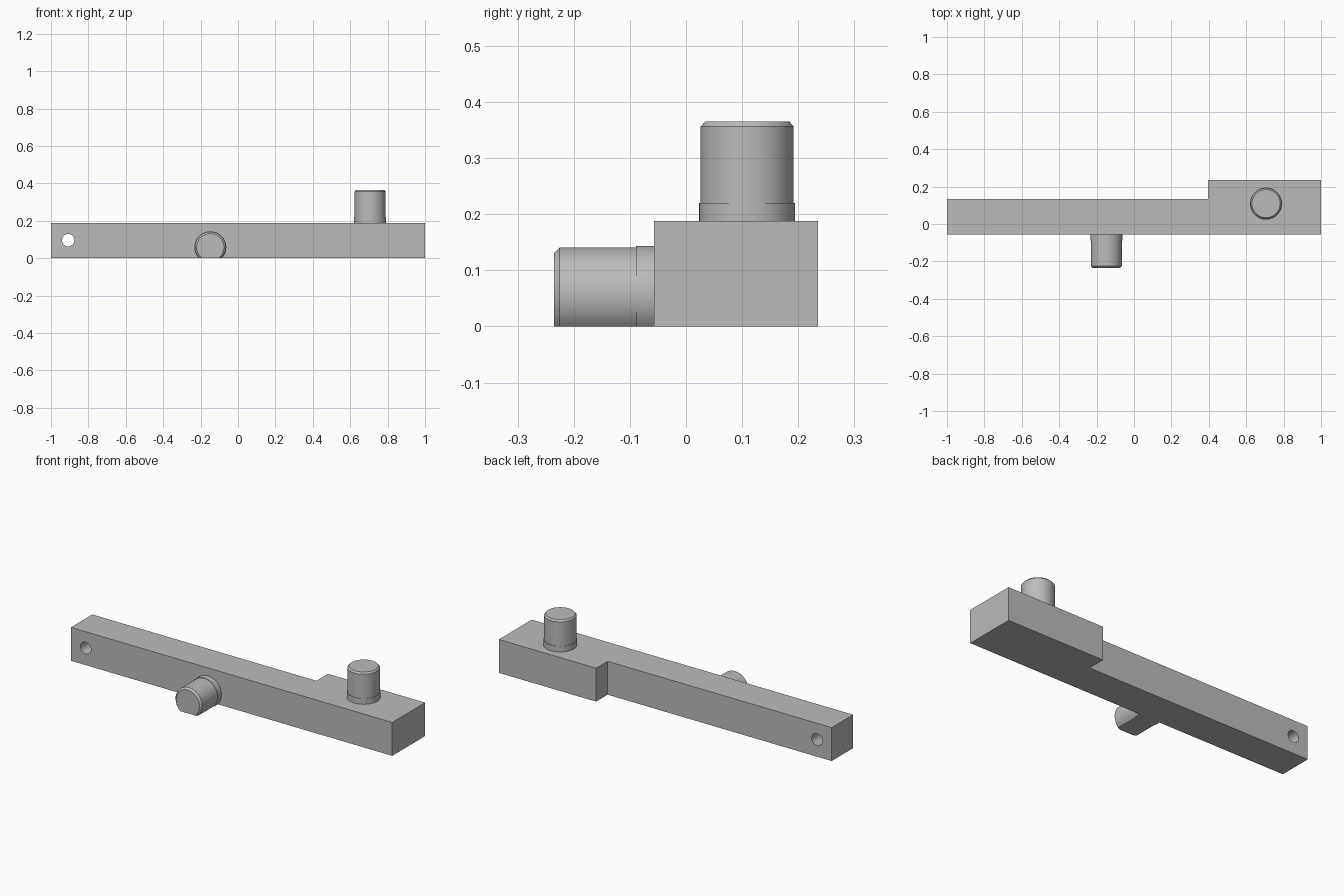
import bpy, bmesh, math
from mathutils import Matrix, Vector

cube = bpy.data.objects.get("Cube")
if cube:
    bpy.data.objects.remove(cube, do_unlink=True)

steel = bpy.data.materials.new("grey metal")
steel.use_nodes = True
GREY = (0.5, 0.5, 0.5, 1)
steel.diffuse_color = GREY
steel.node_tree.nodes["Principled BSDF"].inputs["Base Color"].default_value = GREY

HEIGHT, FRONT = 0.188, -0.057


def add_object(name, bm):
    bmesh.ops.recalc_face_normals(bm, faces=bm.faces)
    mesh = bpy.data.meshes.new(name)
    bm.to_mesh(mesh)
    bm.free()
    mesh.materials.append(steel)
    obj = bpy.data.objects.new(name, mesh)
    bpy.context.collection.objects.link(obj)
    return obj


def activate(obj):
    bpy.ops.object.select_all(action='DESELECT')
    obj.select_set(True)
    bpy.context.view_layer.objects.active = obj


def make_pin(name, profile, matrix, flat_at_floor=False, sides=64):
    """Turn a (radius, height) profile about z, cap its end and place it."""
    bm = bmesh.new()
    rings = [[bm.verts.new((r * math.cos(a), r * math.sin(a), h))
              for a in (math.tau * i / sides for i in range(sides))]
             for r, h in profile]
    for low, high in zip(rings, rings[1:]):
        for i in range(sides):
            j = (i + 1) % sides
            bm.faces.new((low[i], low[j], high[j], high[i]))
    bm.faces.new(rings[0][::-1])
    bm.faces.new(rings[-1])
    bm.transform(matrix)
    if flat_at_floor:
        geom = bm.verts[:] + bm.edges[:] + bm.faces[:]
        bmesh.ops.bisect_plane(bm, geom=geom, plane_co=(0, 0, 0),
                               plane_no=(0, 0, -1), clear_outer=True)
        bmesh.ops.holes_fill(bm, edges=[e for e in bm.edges if e.is_boundary])
    obj = add_object(name, bm)
    activate(obj)
    bpy.ops.object.shade_smooth_by_angle(angle=math.radians(30))
    return obj


# Arm: L-shaped outline raised to its height
outline = [(-1, FRONT), (1, FRONT), (1, 0.235), (0.395, 0.235),
           (0.395, 0.133), (-1, 0.133)]
bm = bmesh.new()
base = bm.faces.new([bm.verts.new((x, y, 0)) for x, y in outline])
raised = bmesh.ops.extrude_face_region(bm, geom=[base], use_keep_orig=True)
bmesh.ops.translate(bm, vec=(0, 0, HEIGHT),
                    verts=[v for v in raised["geom"] if isinstance(v, bmesh.types.BMVert)])
arm = add_object("arm", bm)

# Cross hole through the thin end
bm = bmesh.new()
bmesh.ops.create_cone(bm, cap_ends=True, segments=48, radius1=0.033, radius2=0.033,
                      depth=0.6, matrix=Matrix.Translation((-0.908, 0, 0.096))
                      @ Matrix.Rotation(math.pi / 2, 4, 'X'))
cutter = add_object("hole_cutter", bm)
cutter.hide_render = True
cut = arm.modifiers.new("cross hole", 'BOOLEAN')
cut.operation, cut.solver, cut.object = 'DIFFERENCE', 'EXACT', cutter
activate(arm)
bpy.ops.object.modifier_apply(modifier=cut.name)
bpy.data.objects.remove(cutter, do_unlink=True)
bpy.ops.object.shade_smooth_by_angle(angle=math.radians(30))

# Pins: slim collar, shank and chamfered tip
upright = [(0.0855, 0), (0.0855, 0.032), (0.083, 0.032), (0.083, 0.168), (0.075, 0.177)]
make_pin("upright_pin", upright, Matrix.Translation((0.706, 0.109, HEIGHT)))

sideways = [(0.0855, 0), (0.0855, 0.032), (0.083, 0.032), (0.083, 0.168), (0.073, 0.178)]
make_pin("front_pin", sideways,
         Matrix.Translation((-0.148, FRONT, 0.058)) @ Matrix.Rotation(math.pi / 2, 4, 'X'),
         flat_at_floor=True)
